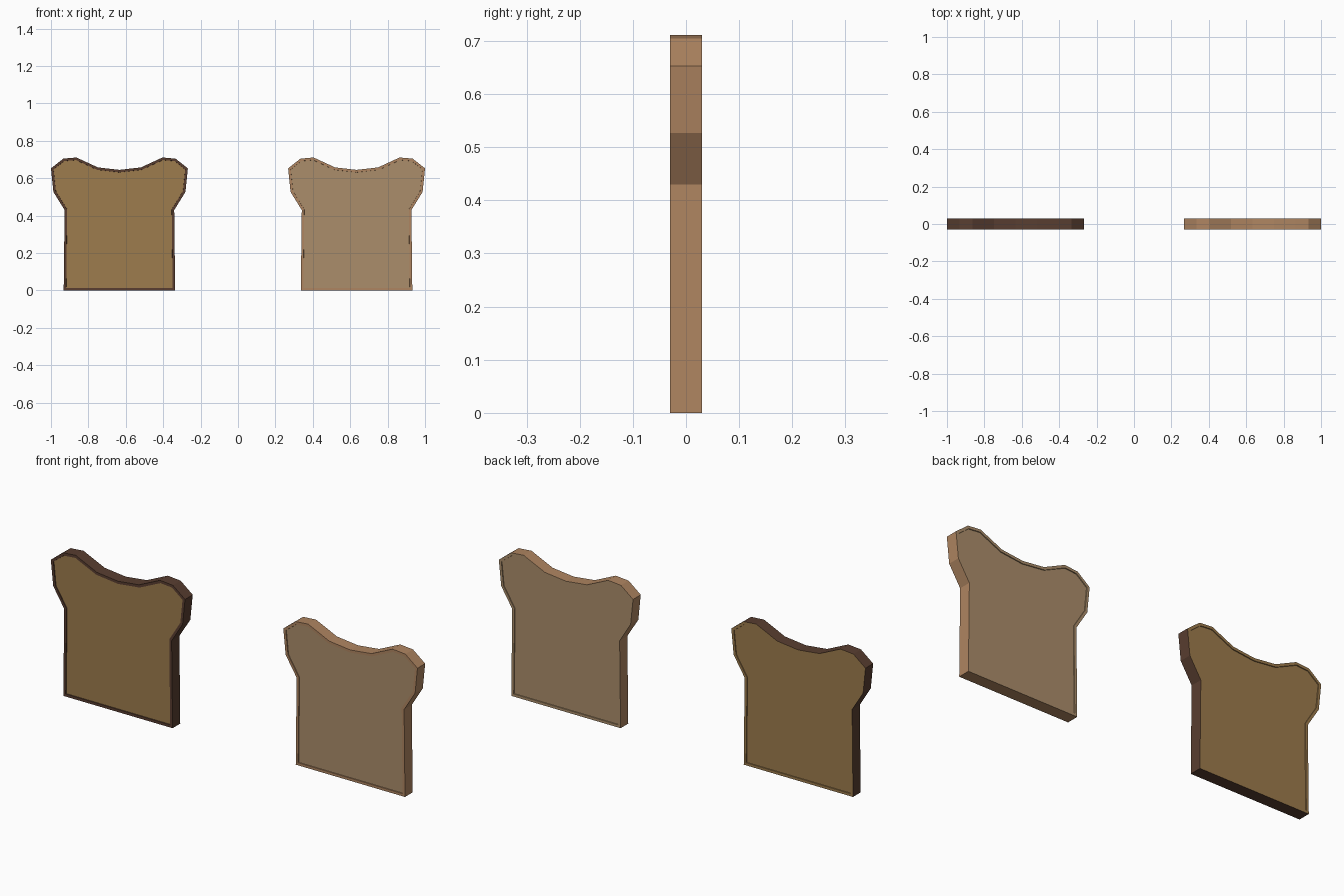
import bpy, bmesh

if "Cube" in bpy.data.objects:
    bpy.data.objects.remove(bpy.data.objects["Cube"])

# Half outline of a slice: (offset from centre, height), bottom to top centre
HALF = [(0.298, 0), (0.293, 0.43), (0.353, 0.527), (0.366, 0.653),
        (0.300, 0.705), (0.230, 0.711), (0.115, 0.658)]
OUTLINE = HALF + [(0, 0.645)] + [(-x, z) for x, z in reversed(HALF)]
DEPTH, RIM, RECESS = 0.06, 0.013, 0.004


def material(name, rgb):
    m = bpy.data.materials.new(name)
    m.diffuse_color = (*rgb, 1)
    m.use_nodes = True
    m.node_tree.nodes["Principled BSDF"].inputs["Base Color"].default_value = m.diffuse_color
    return m


def slice_of_bread(name, cx, crust, crumb):
    bm = bmesh.new()
    # Extruded outline, front face on -y
    front = bm.faces.new([bm.verts.new((x, -DEPTH / 2, z)) for x, z in OUTLINE])
    ext = bmesh.ops.extrude_face_region(bm, geom=[front], use_keep_orig=True)
    moved = [g for g in ext["geom"] if isinstance(g, bmesh.types.BMVert)]
    bmesh.ops.translate(bm, verts=moved, vec=(0, DEPTH, 0))
    bmesh.ops.recalc_face_normals(bm, faces=bm.faces)
    # Thin rim, then shallow recessed crumb on both broad faces
    broad = [f for f in bm.faces if len(f.verts) > 4]
    for f in broad:
        back = f.normal.y > 0
        f.material_index = 1 if back else 0
        bmesh.ops.inset_individual(bm, faces=[f], thickness=RIM, use_even_offset=True)
        bmesh.ops.inset_individual(bm, faces=[f], thickness=0.0005, depth=-RECESS,
                                   use_even_offset=True)
        f.material_index = 1
    me = bpy.data.meshes.new(name)
    bm.to_mesh(me)
    bm.free()
    me.materials.append(crust)
    me.materials.append(crumb)
    ob = bpy.data.objects.new(name, me)
    ob.location.x = cx
    bpy.context.collection.objects.link(ob)


# Toasted slice and plain slice
slice_of_bread("toasted_slice", -0.634,
               material("toasted_crust", (0.10, 0.048, 0.03)),
               material("toasted_crumb", (0.34, 0.20, 0.074)))
slice_of_bread("plain_slice", 0.634,
               material("plain_crust", (0.43, 0.235, 0.12)),
               material("plain_crumb", (0.41, 0.27, 0.147)))
